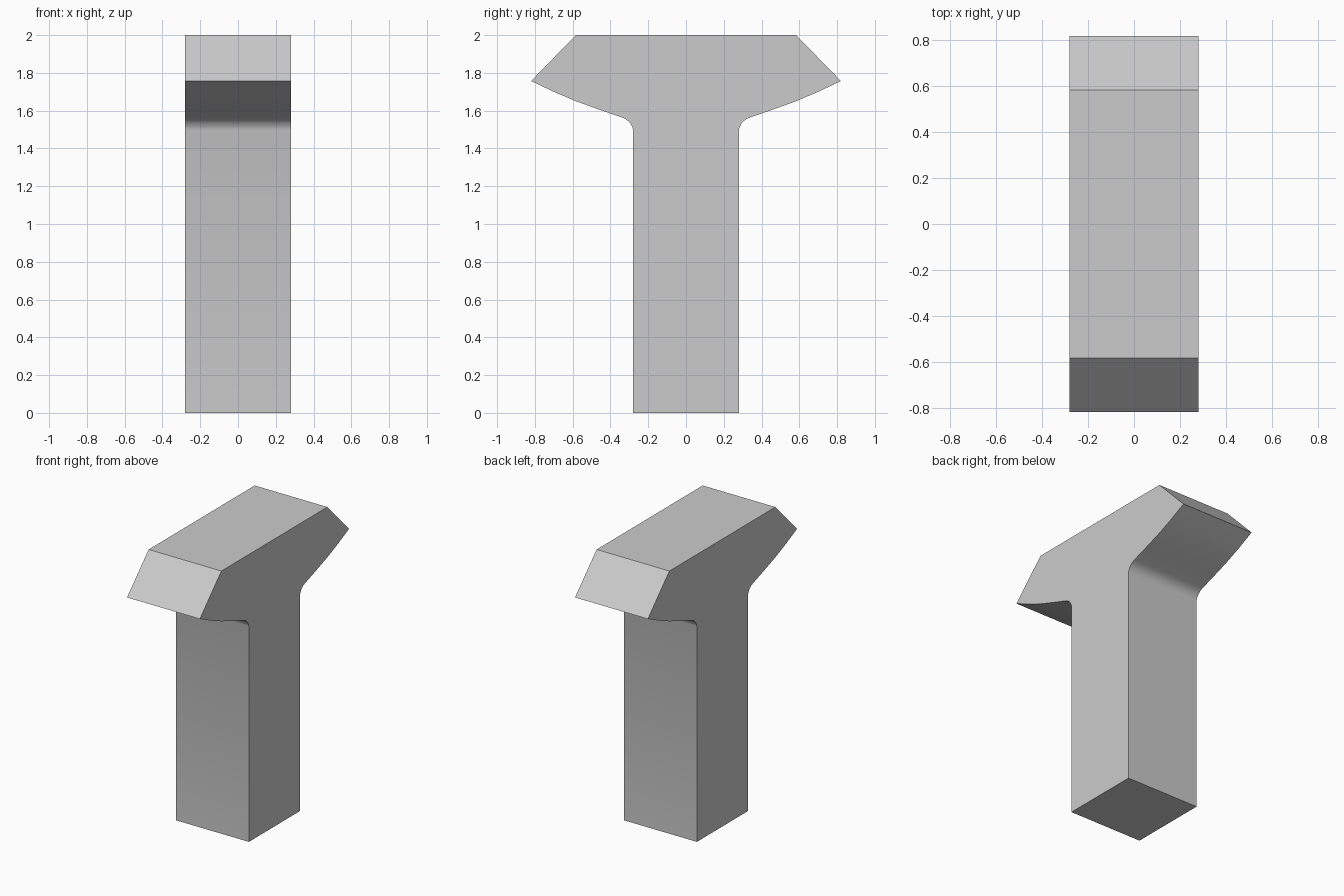
import bpy, bmesh

if "Cube" in bpy.data.objects:
    bpy.data.objects.remove(bpy.data.objects["Cube"])

HALF_WIDTH = 0.28

# Right half of the side outline (y, z), from base to top
half = [(0.28, 0.0), (0.28, 1.50), (0.285, 1.515), (0.296, 1.535), (0.315, 1.553),
        (0.338, 1.564), (0.45, 1.602), (0.585, 1.651), (0.70, 1.70),
        (0.82, 1.757), (0.583, 2.0)]
outline = half + [(-y, z) for y, z in reversed(half)]

# T-shaped post: outline extruded across the width
bm = bmesh.new()
face = bm.faces.new([bm.verts.new((-HALF_WIDTH, y, z)) for y, z in outline])
res = bmesh.ops.extrude_face_region(bm, geom=[face])
moved = [v for v in res["geom"] if isinstance(v, bmesh.types.BMVert)]
bmesh.ops.translate(bm, verts=moved, vec=(2 * HALF_WIDTH, 0, 0))
bmesh.ops.recalc_face_normals(bm, faces=bm.faces)

mesh = bpy.data.meshes.new("flared_post")
bm.to_mesh(mesh)
bm.free()
post = bpy.data.objects.new("flared_post", mesh)
bpy.context.collection.objects.link(post)

# Smooth only the curved underside
bpy.context.view_layer.objects.active = post
post.select_set(True)
bpy.ops.object.shade_smooth_by_angle(angle=0.6)
